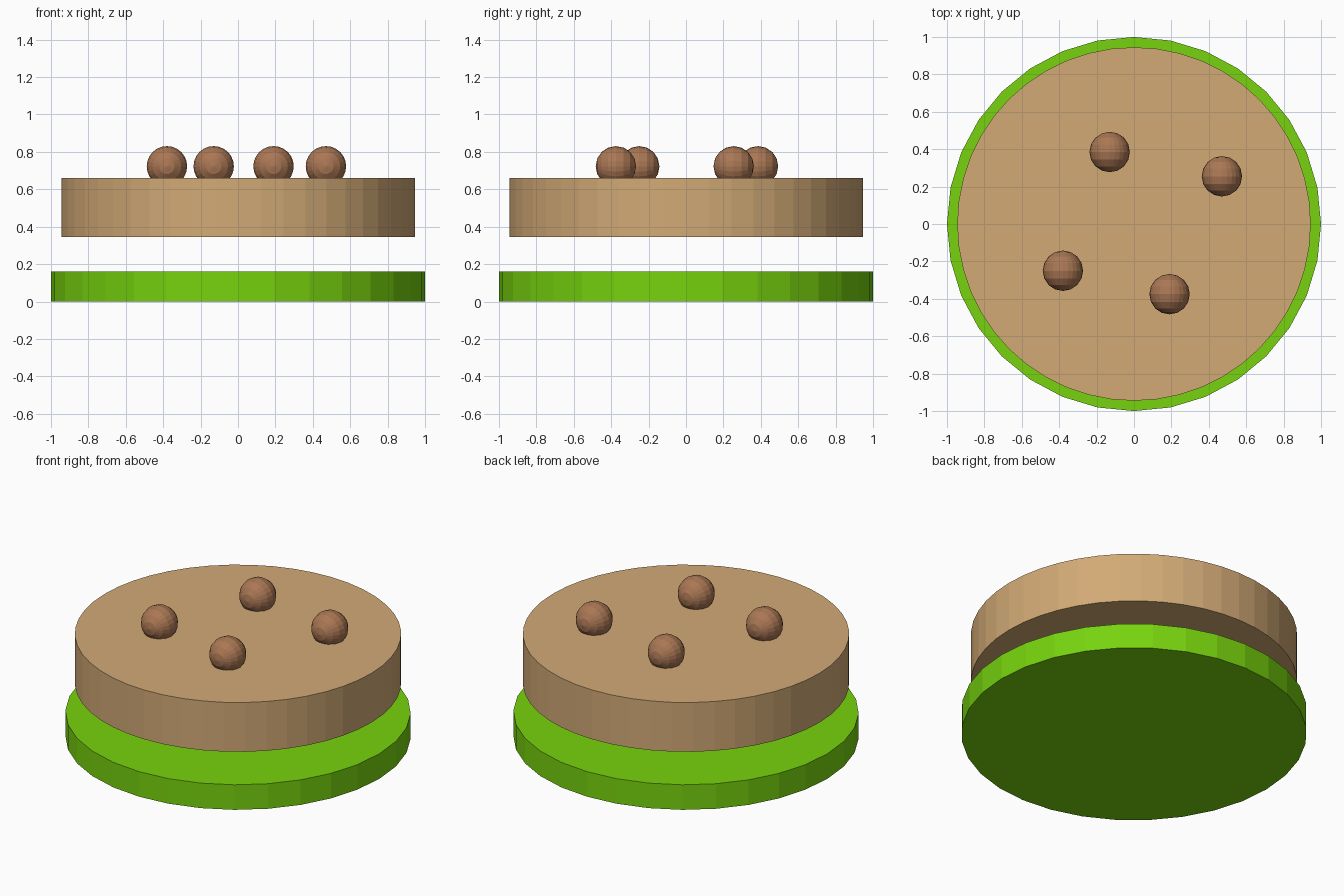
import bpy, math

if "Cube" in bpy.data.objects:
    bpy.data.objects.remove(bpy.data.objects["Cube"])


def srgb(r, g, b):
    def lin(c):
        c /= 255
        return c / 12.92 if c <= 0.04045 else ((c + 0.055) / 1.055) ** 2.4
    return (lin(r), lin(g), lin(b), 1)


def material(name, rgb):
    m = bpy.data.materials.new(name)
    m.diffuse_color = srgb(*rgb)
    m.use_nodes = True
    m.node_tree.nodes["Principled BSDF"].inputs["Base Color"].default_value = m.diffuse_color
    return m


green = material("leaf green", (119, 211, 14))
tan = material("tan", (210, 170, 118))
brown = material("nut brown", (170, 119, 84))


def finish(name, mat):
    ob = bpy.context.object
    ob.name = name
    ob.data.materials.append(mat)
    return ob


def disc(name, radius, z0, z1, sides, mat):
    bpy.ops.mesh.primitive_cylinder_add(vertices=sides, radius=radius, depth=z1 - z0,
                                        location=(0, 0, (z0 + z1) / 2))
    return finish(name, mat)


# Wide base plate and the thicker slab floating above it
disc("base_plate", 1.0, 0.0, 0.16, 32, green)
disc("upper_slab", 0.945, 0.345, 0.66, 48, tan)

# Four balls half sunk in the top, poles facing front and back
for i, (x, y) in enumerate([(-0.38, -0.25), (-0.13, 0.385), (0.19, -0.375), (0.47, 0.255)]):
    bpy.ops.mesh.primitive_uv_sphere_add(segments=24, ring_count=8, radius=0.108,
                                         location=(x, y, 0.723),
                                         rotation=(math.pi / 2, 0, 0))
    finish(f"top_ball_{i + 1}", brown)
